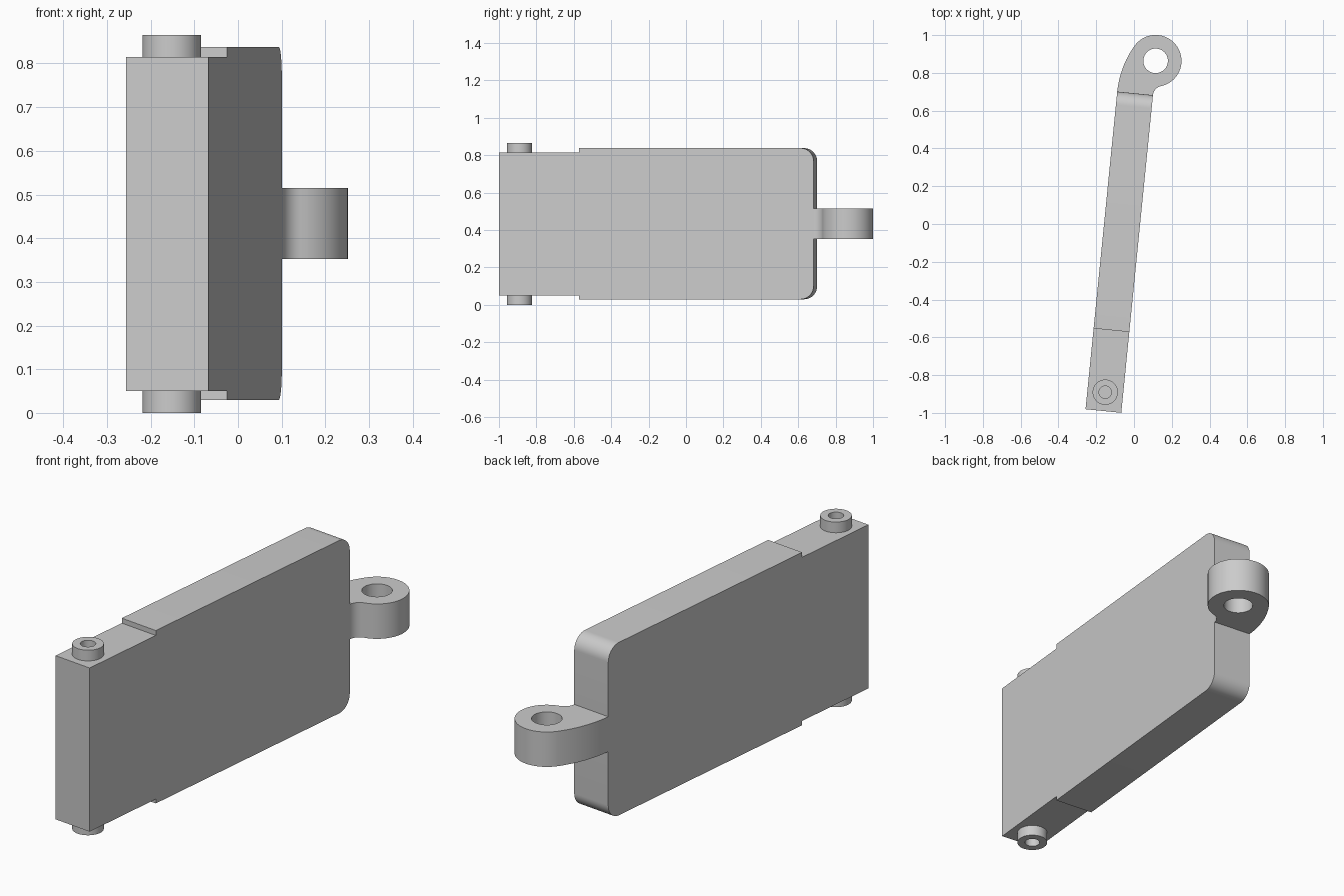
import bpy, bmesh
from math import radians, cos, sin, atan2, degrees
from mathutils import Matrix

if "Cube" in bpy.data.objects:
    bpy.data.objects.remove(bpy.data.objects["Cube"], do_unlink=True)

GREY = (0.6, 0.6, 0.6, 1.0)
mat = bpy.data.materials.new("light grey")
mat.use_nodes = True
mat.diffuse_color = GREY
for node in mat.node_tree.nodes:
    if node.type == 'BSDF_PRINCIPLED':
        node.inputs["Base Color"].default_value = GREY

# The whole plate leans slightly in plan
PLACE = Matrix.Translation((-0.162, -0.99, 0)) @ Matrix.Rotation(radians(-5.7), 4, 'Z')
HALF = 0.095      # half thickness of the plate
LENGTH = 1.69     # length of the plate


def arc(cx, cy, r, start, end, n=12):
    """Points on an arc, angles in degrees."""
    angles = [radians(start + (end - start) * i / n) for i in range(n + 1)]
    return [(cx + r * cos(a), cy + r * sin(a)) for a in angles]


def circle(cx, cy, r, n=48):
    return arc(cx, cy, r, 0, 360, n)[:-1]


def prism(name, loops, height, matrix):
    """Fill an outline (with optional hole loops) and extrude it."""
    bm = bmesh.new()
    for loop in loops:
        vs = [bm.verts.new((x, y, 0)) for x, y in loop]
        for a, b in zip(vs, vs[1:] + vs[:1]):
            bm.edges.new((a, b))
    bmesh.ops.triangle_fill(bm, edges=bm.edges[:], use_beauty=True, normal=(0, 0, 1))
    new = bmesh.ops.extrude_face_region(bm, geom=bm.faces[:])["geom"]
    top = [v for v in new if isinstance(v, bmesh.types.BMVert)]
    bmesh.ops.translate(bm, verts=top, vec=(0, 0, height))
    bmesh.ops.recalc_face_normals(bm, faces=bm.faces[:])
    mesh = bpy.data.meshes.new(name)
    bm.to_mesh(mesh)
    bm.free()
    mesh.materials.append(mat)
    mesh.shade_smooth()
    mesh.set_sharp_from_angle(angle=radians(30))
    obj = bpy.data.objects.new(name, mesh)
    obj.matrix_world = PLACE @ matrix
    bpy.context.collection.objects.link(obj)
    return obj


# Plate: side profile with a stepped front end and rounded back corners
low, high, step, r = 0.03, 0.838, 0.43, 0.07
profile = [(0, 0.05), (step, 0.05), (step, low)]
profile += arc(LENGTH - r, low + r, r, -90, 0)
profile += arc(LENGTH - r, high - r, r, 0, 90)
profile += [(step, high), (step, 0.815), (0, 0.815)]
across = Matrix(((0, 0, 1, -HALF), (1, 0, 0, 0), (0, 1, 0, 0), (0, 0, 0, 1)))
prism("plate", [profile], 2 * HALF, across)

# Hollow pivot pins above and below the front end
for name, z in (("upper_pin", 0.815), ("lower_pin", 0)):
    prism(name, [circle(0, 0.1, 0.067), circle(0, 0.1, 0.033)], 0.05,
          Matrix.Translation((0, 0, z)))

# Hinge eye: a sweeping outer edge, round eye and small inner fillet
ex, ey, er = 0.091, 1.872, 0.137
sweep, fillet = 0.5, 0.054
turn = degrees(atan2(ey - LENGTH, ex - (sweep - HALF)))
end = degrees(atan2(LENGTH - ey, HALF + fillet - ex))
outline = arc(sweep - HALF, LENGTH, sweep, 180, turn)
outline += arc(ex, ey, er, turn, end, 40)[1:]
outline += arc(HALF + fillet, LENGTH, fillet, end + 180, 180, 8)[1:]
prism("hinge_eye", [outline, circle(ex, ey, 0.065)], 0.163,
      Matrix.Translation((0, 0, 0.352)))
